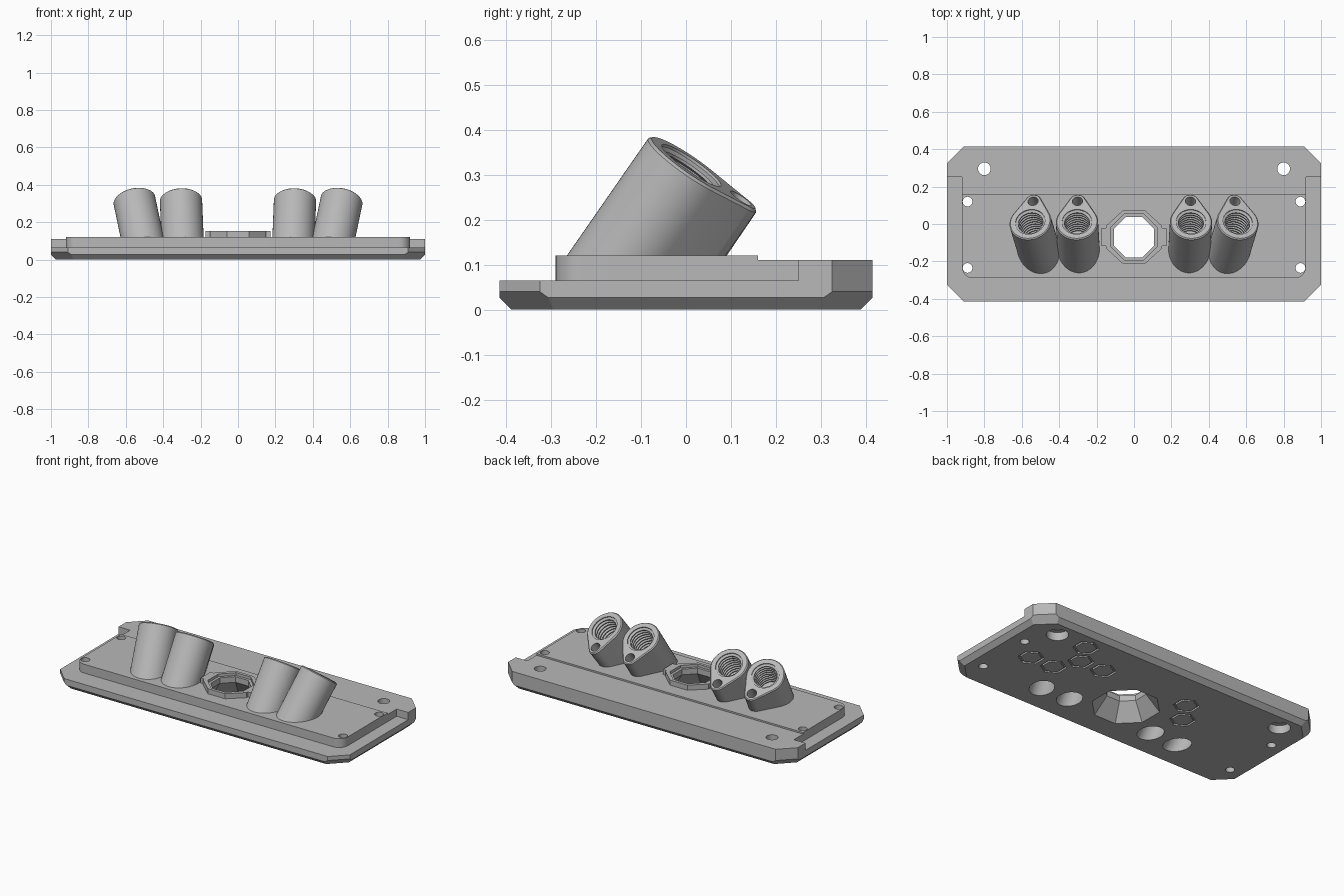
import bpy, bmesh
from math import pi, sin, cos, tan, asin, atan, radians
from mathutils import Matrix, Vector

if "Cube" in bpy.data.objects:
    bpy.data.objects.remove(bpy.data.objects["Cube"])

grey = bpy.data.materials.new("plain grey")
grey.use_nodes = True
COLOUR = (0.48, 0.48, 0.48, 1)
grey.diffuse_color = COLOUR
grey.node_tree.nodes["Principled BSDF"].inputs["Base Color"].default_value = COLOUR


def arc(r, a0, a1, n, cx=0, cy=0):
    return [(cx + r * cos(a0 + (a1 - a0) * i / n),
             cy + r * sin(a0 + (a1 - a0) * i / n)) for i in range(n + 1)]


def ngon(r, n, cx=0, cy=0, turn=0):
    return arc(r, turn, turn + 2 * pi, n, cx, cy)[:-1]


def loft(name, layers, matrix=None, closed=False, planes=()):
    """Skin a stack of (outline, z) layers; planes trim the solid."""
    bm = bmesh.new()
    rings = [[bm.verts.new((x, y, z)) for x, y in pts] for pts, z in layers]
    pairs = list(zip(rings, rings[1:]))
    if closed:
        pairs.append((rings[-1], rings[0]))
    else:
        bm.faces.new(rings[0][::-1])
        bm.faces.new(rings[-1])
    for a, b in pairs:
        for i in range(len(a)):
            j = (i + 1) % len(a)
            bm.faces.new((a[i], a[j], b[j], b[i]))
    if matrix:
        bm.transform(matrix)
    for co, no in planes:
        bmesh.ops.bisect_plane(bm, geom=bm.verts[:] + bm.edges[:] + bm.faces[:],
                               plane_co=co, plane_no=Vector(no).normalized(),
                               clear_outer=True)
        bmesh.ops.holes_fill(bm, edges=[e for e in bm.edges if e.is_boundary])
    bmesh.ops.recalc_face_normals(bm, faces=bm.faces[:])
    mesh = bpy.data.meshes.new(name)
    bm.to_mesh(mesh)
    bm.free()
    mesh.materials.append(grey)
    obj = bpy.data.objects.new(name, mesh)
    bpy.context.collection.objects.link(obj)
    return obj


def prism(name, pts, z0, z1, **kw):
    return loft(name, [(pts, z0), (pts, z1)], **kw)


def activate(obj):
    bpy.ops.object.select_all(action='DESELECT')
    obj.select_set(True)
    bpy.context.view_layer.objects.active = obj


def cut(cutter, *targets):
    for obj in targets:
        activate(obj)
        mod = obj.modifiers.new("cut", 'BOOLEAN')
        mod.operation, mod.solver, mod.object = 'DIFFERENCE', 'EXACT', cutter
        bpy.ops.object.modifier_apply(modifier=mod.name)
    bpy.data.objects.remove(cutter)


def box(x, y0, y1):
    return [(-x, y0), (x, y0), (x, y1), (-x, y1)]


# Base plate: chamfered corners and bevelled underside
W, D, C = 1.0, 0.415, 0.09
quarter = [(W, D - C), (W - C, D)]
outline = (quarter + [(-x, y) for x, y in quarter[::-1]]
           + [(-x, -y) for x, y in quarter] + [(x, -y) for x, y in quarter[::-1]])
bevels = []
for s in (-1, 1):
    bevels += [((s * W, 0, 0.027), (s, 0, -1)), ((0, s * D, 0.027), (0, s, -1))]
    for t in (-1, 1):
        bevels.append(((s * (W - C / 2), t * (D - C / 2), 0.04),
                       (s * 0.707, t * 0.707, -1)))
base = prism("base_plate", outline, 0, 0.12, planes=bevels)

# Ledge around the raised panel, and the lower back strip
px, py, pr, back = 0.92, -0.29, 0.06, 0.25
ledge = [(-2, -2), (2, -2), (2, back), (px, back)]
ledge += arc(pr, 0, -pi / 2, 8, px - pr, py + pr)
ledge += arc(pr, -pi / 2, -pi, 8, -px + pr, py + pr)
ledge += [(-px, back), (-2, back)]
cut(prism("ledge_cutter", ledge, 0.065, 1), base)
cut(prism("strip_cutter", box(2, 0.16, 2), 0.11, 1), base)

# Screw holes
for s in (-1, 1):
    for y in (0.12, -0.235):
        cut(prism("hole_cutter", ngon(0.026, 24, s * 0.89, y), -1, 1), base)
    wide, narrow = (ngon(r, 32, s * 0.8, 0.295) for r in (0.062, 0.034))
    cut(loft("counterbore_cutter", [(wide, -1), (wide, 0.05),
                                    (narrow, 0.05), (narrow, 1)]), base)

# Hexagonal grooves in the underside
for x, y in ((0.75, 0.01), (0.59, 0.01), (0.51, 0.152), (0.35, 0.152),
             (0.585, 0.285), (-0.25, 0.152), (-0.335, 0.02)):
    big, small = (ngon(r, 6, x, y, pi / 6) for r in (0.074, 0.06))
    cut(loft("groove_cutter", [(big, -0.1), (big, 0.01), (small, 0.01), (small, -0.1)],
             closed=True), base)

# Central octagonal hub with side tabs and a flared opening
CY = -0.07
half = [(0.06, -0.142), (0.15, -0.06), (0.15, -0.048), (0.175, -0.048),
        (0.175, 0.048), (0.15, 0.048), (0.15, 0.06), (0.06, 0.142)]
hub_pts = [(x, y + CY) for x, y in half] + [(-x, CY - y) for x, y in half]
hub = prism("hub_ring", hub_pts, 0.119, 0.152)
flare = [(0.203, -0.01), (0.117, 0.1), (0.117, 0.135), (0.134, 0.135), (0.134, 0.3)]
cut(loft("flare_cutter", [(ngon(r, 8, 0, CY, pi / 8), z) for r, z in flare]), base, hub)

# Tilted sockets: teardrop section, threaded bore and a small pilot hole
LEAN = radians(34.2)
R, r, d = 0.113, 0.045, 0.133
phi = asin((R - r) / d)


def teardrop(inset):
    return (arc(R - inset, pi - phi, 2 * pi + phi, 40)
            + arc(r - inset, phi, pi - phi, 14, 0, d))


bore = [(0.08, 0.02), (0.08, -0.006)]
PITCH, TURNS = 0.021, 9
for i in range(TURNS):
    z = -0.012 - i * PITCH
    bore += [(0.067, z), (0.067, z - 0.006), (0.08, z - 0.012), (0.08, z - 0.015)]
end = bore[-1][1] - 0.005
bore += [(0.036, end), (0.036, end - 0.05), (0.068, end - 0.05), (0.068, -0.6)]

sockets = []
for side, word in ((1, "left"), (-1, "right")):
    for x, slope, place in ((0.555, 0.21, "outer"), (0.305, 0.04, "inner")):
        m = (Matrix.Translation((side * x, 0.012, 0.321))
             @ Matrix.Rotation(side * atan(slope), 4, 'Y')
             @ Matrix.Rotation(-LEAN, 4, 'X'))
        socket = loft(f"{word}_{place}_socket",
                      [(teardrop(0), -0.6), (teardrop(0), -0.006), (teardrop(0.006), 0)],
                      matrix=m, planes=[((0, 0, 0.118), (0, 0, -1))])
        cut(loft("bore_cutter", [(ngon(q, 32), z) for q, z in bore], matrix=m),
            socket, base)
        cut(prism("pilot_cutter", ngon(0.028, 20, 0, d), -0.1, 0.05, matrix=m), socket)
        sockets.append(socket)

for obj in [base, hub] + sockets:
    activate(obj)
    bpy.ops.object.shade_smooth_by_angle(angle=radians(28))
